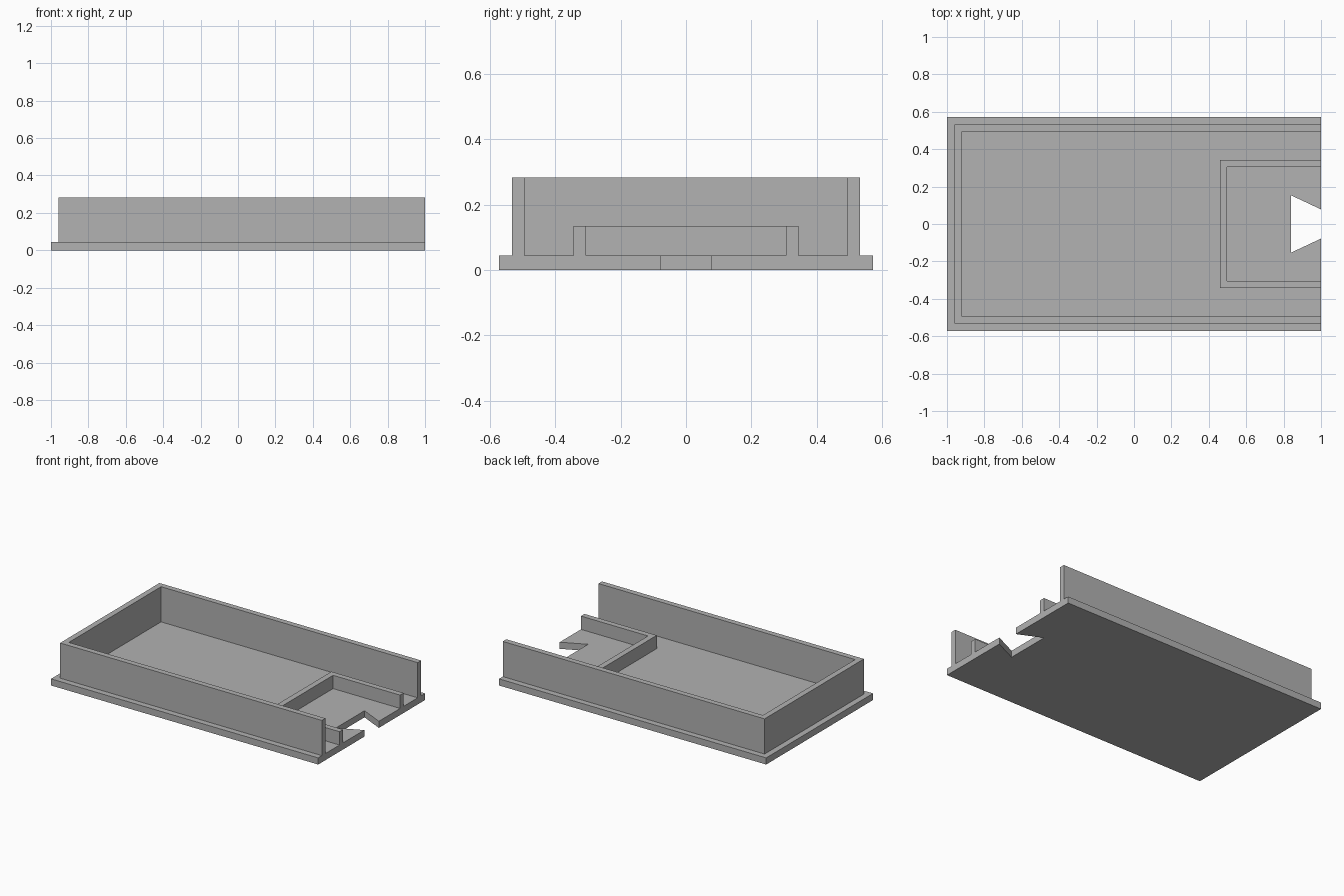
import bpy
import bmesh

cube = bpy.data.objects.get("Cube")
if cube:
    bpy.data.objects.remove(cube, do_unlink=True)

# Single grey material
grey = bpy.data.materials.new("plain grey")
grey.use_nodes = True
colour = (0.445, 0.445, 0.445, 1)
grey.diffuse_color = colour
grey.node_tree.nodes["Principled BSDF"].inputs["Base Color"].default_value = colour

END = 1.0          # open end of the tray
FLOOR_TOP = 0.045


def extrude_outline(name, half, bottom, top):
    """Mirror a half outline across y = 0 and extrude it upwards."""
    outline = half + [(x, -y) for x, y in reversed(half)]
    bm = bmesh.new()
    face = bm.faces.new([bm.verts.new((x, y, bottom)) for x, y in outline])
    result = bmesh.ops.extrude_face_region(bm, geom=[face], use_keep_orig=True)
    raised = [v for v in result["geom"] if isinstance(v, bmesh.types.BMVert)]
    bmesh.ops.translate(bm, verts=raised, vec=(0, 0, top - bottom))
    bmesh.ops.recalc_face_normals(bm, faces=bm.faces)
    mesh = bpy.data.meshes.new(name)
    bm.to_mesh(mesh)
    bm.free()
    mesh.materials.append(grey)
    obj = bpy.data.objects.new(name, mesh)
    bpy.context.collection.objects.link(obj)
    return obj


def u_wall(name, outer_x, outer_y, inner_x, inner_y, top):
    """Three-sided wall, open towards +x."""
    half = [(inner_x, inner_y), (END, inner_y), (END, outer_y), (outer_x, outer_y)]
    return extrude_outline(name, half, FLOOR_TOP, top)


# Base plate with a dovetail notch in the open end
extrude_outline("base_plate",
                [(0.84, 0.153), (END, 0.078), (END, 0.571), (-1.0, 0.571)],
                0, FLOOR_TOP)

# Tall outer wall and low inner wall
u_wall("outer_wall", -0.96, 0.531, -0.921, 0.493, 0.283)
u_wall("inner_wall", 0.459, 0.343, 0.498, 0.305, 0.135)
